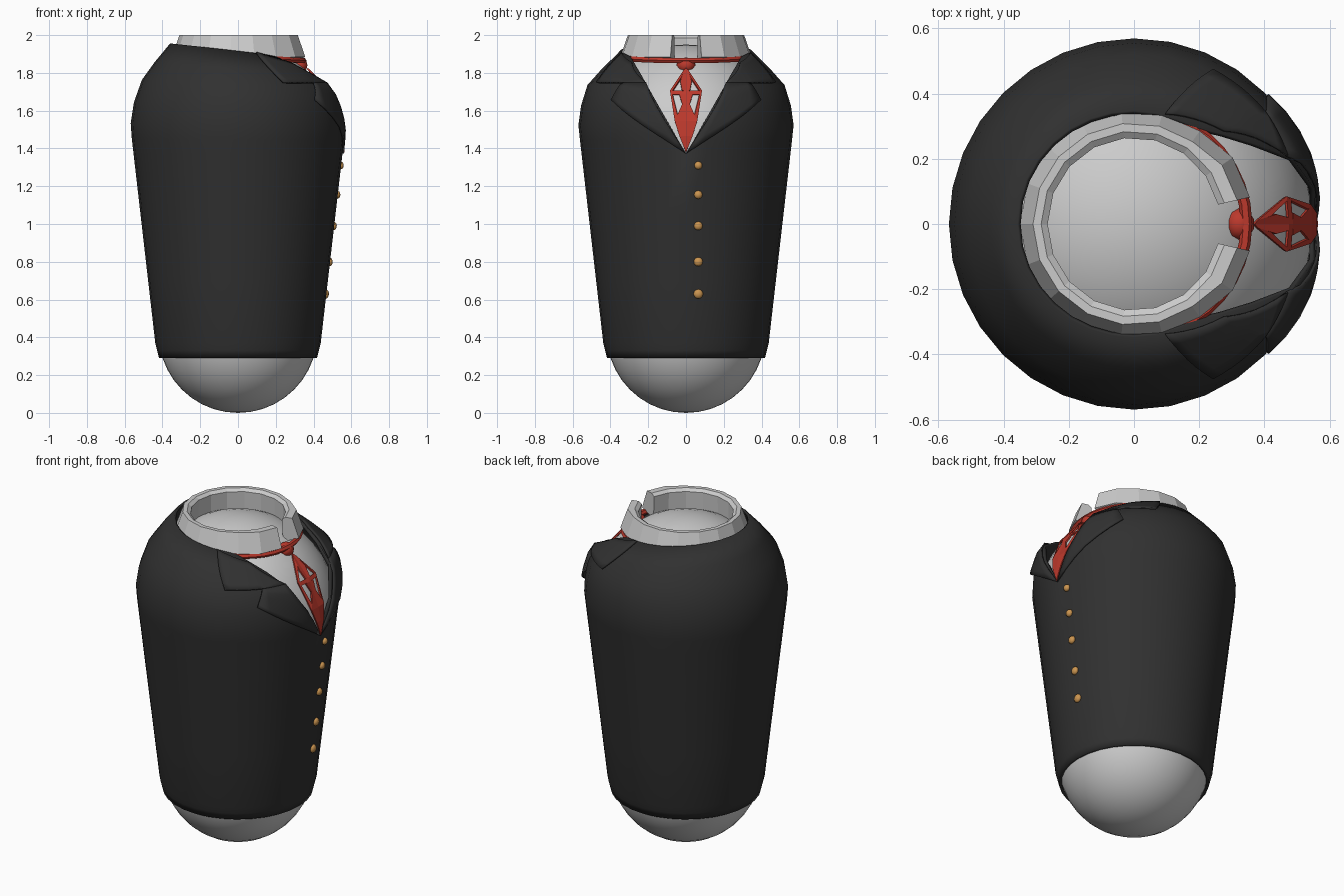
import bpy, bmesh
from math import sin, cos, radians, pi, sqrt, asin

if "Cube" in bpy.data.objects:
    bpy.data.objects.remove(bpy.data.objects["Cube"])


def material(name, rgb):
    m = bpy.data.materials.new(name)
    m.diffuse_color = (*rgb, 1)
    m.use_nodes = True
    m.node_tree.nodes["Principled BSDF"].inputs["Base Color"].default_value = m.diffuse_color
    return m


DARK = material("dark_cloth", (0.03, 0.03, 0.03))
RED = material("red_silk", (0.5, 0.04, 0.025))
BRASS = material("brass", (0.6, 0.3, 0.08))


def build(name, verts, faces, mat=None, thick=0, smooth=None):
    me = bpy.data.meshes.new(name)
    me.from_pydata(verts, [], faces)
    bm = bmesh.new()
    bm.from_mesh(me)
    bmesh.ops.remove_doubles(bm, verts=bm.verts, dist=0.0005)
    bmesh.ops.recalc_face_normals(bm, faces=bm.faces)
    bm.to_mesh(me)
    bm.free()
    ob = bpy.data.objects.new(name, me)
    bpy.context.collection.objects.link(ob)
    if mat:
        me.materials.append(mat)
    if thick:
        s = ob.modifiers.new("thickness", 'SOLIDIFY')
        s.thickness, s.offset = thick, -1
    if smooth:
        me.shade_smooth()
        bpy.ops.object.select_all(action='DESELECT')
        ob.select_set(True)
        bpy.context.view_layer.objects.active = ob
        bpy.ops.object.shade_smooth_by_angle(angle=radians(smooth))
    return ob


def grid_faces(rows, cols, wrap=False, base=0):
    n = cols if wrap else cols - 1
    return [(base + i * cols + j, base + i * cols + (j + 1) % cols,
             base + (i + 1) * cols + (j + 1) % cols, base + (i + 1) * cols + j)
            for i in range(rows - 1) for j in range(n)]


def polar(r, a, z):
    return (r * cos(a), r * sin(a), z)


# Body: tapered capsule
LOW, HIGH, ZHI = 0.42, 0.55, 1.40
prof = [(LOW * sin(t * pi / 20), LOW - LOW * cos(t * pi / 20)) for t in range(11)]
prof += [(HIGH * cos(t * pi / 24), ZHI + HIGH * sin(t * pi / 24)) for t in range(13)]
S = 48
build("body", [polar(r, 2 * pi * j / S, z) for r, z in prof for j in range(S)],
      grid_faces(len(prof), S, True), smooth=40)


# Jacket surface: radius by angle and height, neck hole tilted forward
PROFILE = [(0.29, 0.418), (0.37, 0.438), (1.52, 0.57), (1.63, 0.555),
           (1.74, 0.525), (1.85, 0.447), (1.955, 0.36), (2.1, 0.24)]


def jacket_r(a, z):
    z += max(0, z - 1.7) / 0.2 * 0.05 * (1 + cos(a))
    for (z0, r0), (z1, r1) in zip(PROFILE, PROFILE[1:]):
        if z <= z1:
            return r0 + (r1 - r0) * (z - z0) / (z1 - z0)
    return PROFILE[-1][1]


APEX = 1.37


def jacket_top(a):
    z, cap = APEX, 1.916 - 0.04 * cos(a)
    if cos(a) < 0:
        return cap
    while z < cap and 0.57 * (z - APEX) < jacket_r(a, z) * abs(sin(a)) - 1e-6:
        z += 0.002
    return min(z, cap)


SEG = 32
angles = [2 * pi * j / SEG for j in range(SEG)]
verts = []
for z in (0.29, 0.33, 0.37, 0.7, 1.05, APEX):
    verts += [polar(jacket_r(a, z), a, z) for a in angles]
for t in (0.14, 0.28, 0.47, 0.67, 0.83, 1):
    for a in angles:
        z = APEX + (jacket_top(a) - APEX) * t
        verts.append(polar(jacket_r(a, z), a, z))
faces = grid_faces(12, SEG, True)
build("jacket", verts, faces, DARK, 0.015, 40)


# Lapels: quads of (degrees, height, lift) wrapped over the jacket
def wrapped(name, quads, n=6):
    for side, sign in (("left", 1), ("right", -1)):
        verts, faces = [], []
        for q in quads:
            base = len(verts)
            for i in range(n + 1):
                for j in range(n + 1):
                    u, v = i / n, j / n
                    w = ((1 - u) * (1 - v), (1 - u) * v, u * v, u * (1 - v))
                    d, z, h = (sum(wk * c[k] for wk, c in zip(w, q)) for k in range(3))
                    a = sign * radians(d)
                    verts.append(polar(jacket_r(a, z) + h, a, z + h * 0.3))
            faces += grid_faces(n + 1, n + 1, base=base)
        build(f"{name}_{side}", verts, faces, DARK, 0.01, 30)


wrapped("collar_lapel", [
    ((74, 1.908, .012), (46, 1.855, .012), (41, 1.745, .025), (63, 1.745, .025)),
    ((46, 1.855, .012), (24, 1.745, .012), (41, 1.745, .025), (41, 1.745, .025))])
wrapped("front_lapel", [
    ((24, 1.745, .012), (0, APEX, .008), (44, 1.65, .025), (40, 1.745, .018))])

# Shirt collar: folded band with open front
N = 16
section = [(0.27, 1.85), (0.265, 1.985), (0.285, 2.0), (0.31, 2.0), (0.35, 1.885), (0.33, 1.875)]
verts = []
for i in range(N + 1):
    a = radians(13 + 334 * i / N)
    flare = 0.015 if i in (0, 1, N - 1, N) else 0
    verts += [polar(r + (flare if k > 2 else 0), a, z) for k, (r, z) in enumerate(section)]
K = len(section)
build("shirt_collar", verts, grid_faces(N + 1, K, True) +
      [tuple(range(K)), tuple(range(N * K, N * K + K))])

# Tie band under the collar
verts = []
for i in range(17):
    a = radians(-80 + 10 * i)
    for k in range(6):
        b = k * pi / 3
        verts.append(polar(0.345 + 0.018 * cos(b), a, 1.885 - 0.02 * cos(a) + 0.016 * sin(b)))
build("tie_band", verts, grid_faces(17, 6, True), RED, smooth=40)


def ball(name, loc, scale, mat, u, v):
    bm = bmesh.new()
    bmesh.ops.create_uvsphere(bm, u_segments=u, v_segments=v, radius=1)
    me = bpy.data.meshes.new(name)
    bm.to_mesh(me)
    bm.free()
    me.materials.append(mat)
    me.shade_smooth()
    ob = bpy.data.objects.new(name, me)
    ob.location, ob.scale = loc, scale
    bpy.context.collection.objects.link(ob)


ball("tie_knot", (0.325, 0, 1.84), (0.045, 0.05, 0.042), RED, 10, 6)

# Tie blade: half panels in (y, z) laid on the shirt and mirrored
PANELS = [
    [(0, 1.82), (0.012, 1.81), (0.03, 1.75), (0.02, 1.70), (0, 1.70)],
    [(0.012, 1.81), (0.085, 1.70), (0.072, 1.70), (0.025, 1.77)],
    [(0, 1.70), (0.085, 1.70), (0.075, 1.68), (0, 1.68)],
    [(0.085, 1.70), (0.06, 1.54), (0.045, 1.57), (0.072, 1.68)],
    [(0, 1.68), (0.035, 1.68), (0.02, 1.63), (0.046, 1.57), (0.06, 1.54), (0, 1.54)],
    [(0, 1.54), (0.06, 1.54), (0.035, 1.46), (0, 1.46)],
    [(0, 1.46), (0.035, 1.46), (0, 1.372)]]
verts, faces = [], []
for sign in (1, -1):
    for p in PANELS:
        faces.append(tuple(range(len(verts), len(verts) + len(p))))
        for y, z in p:
            x = sqrt(max(0, HIGH ** 2 - y * y - max(0, z - ZHI) ** 2))
            verts.append((x + 0.015, sign * y, z + 0.006))
build("tie_blade", verts, faces, RED, 0.008)

# Buttons down the front
for i, z in enumerate((1.31, 1.155, 0.99, 0.80, 0.63)):
    r = jacket_r(0, z)
    s = 0.021 + 0.001 * i
    ball(f"button_{i + 1}", polar(r, asin(0.065 / r), z), (0.018, s, s), BRASS, 12, 8)
